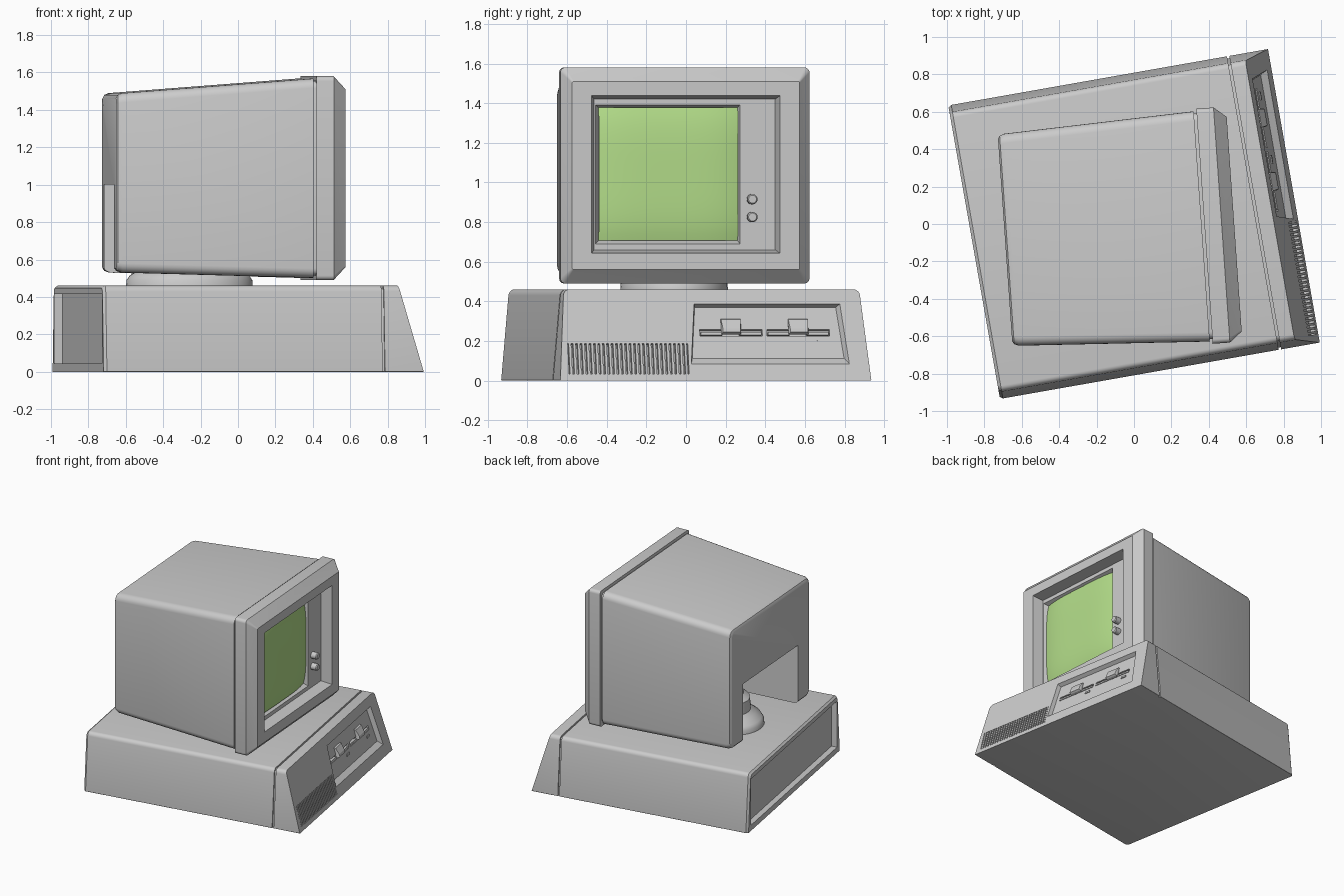
import bpy, bmesh
from math import sin, cos, pi, radians
from mathutils import Matrix, Vector

if "Cube" in bpy.data.objects:
    bpy.data.objects.remove(bpy.data.objects["Cube"])

CASE = Matrix.Rotation(radians(10), 4, 'Z')
MON = Matrix.Translation((0.003, -0.038, 0)) @ Matrix.Rotation(radians(4), 4, 'Z')
H, SLOPE = 0.46, 0.13          # case height, front lean


def finish(name, bm, world, mat=None):
    bmesh.ops.recalc_face_normals(bm, faces=bm.faces[:])
    me = bpy.data.meshes.new(name)
    bm.to_mesh(me)
    bm.free()
    ob = bpy.data.objects.new(name, me)
    bpy.context.collection.objects.link(ob)
    ob.matrix_world = world
    if mat:
        me.materials.append(mat)
    return ob


def loft(name, rings, world, frame=Matrix()):
    """Skin a list of closed rings and cap both ends."""
    bm = bmesh.new()
    vs = [[bm.verts.new(frame @ Vector(p)) for p in r] for r in rings]
    for a, b in zip(vs, vs[1:]):
        for i in range(len(a)):
            j = (i + 1) % len(a)
            bm.faces.new((a[i], a[j], b[j], b[i]))
    bm.faces.new(vs[0])
    bm.faces.new(vs[-1])
    return finish(name, bm, world)


def quad(x, y0, y1, z0, z1):
    return [(x, y0, z0), (x, y1, z0), (x, y1, z1), (x, y0, z1)]


def box(name, x, y, z, world, frame=Matrix()):
    return loft(name, [quad(x[0], *y, *z), quad(x[1], *y, *z)], world, frame)


def round_rect(half, z0, z1, rt, rb, n=5):
    pts = []
    for k, (sx, r, top) in enumerate([(1, rt, 1), (-1, rt, 1), (-1, rb, 0), (1, rb, 0)]):
        cx, cz = sx * (half - r), (z1 - r) if top else (z0 + r)
        for i in range(n + 1):
            a = (k + i / n) * pi / 2
            pts.append((cx + r * cos(a), cz + r * sin(a)))
    return pts


def smooth(ob):
    bpy.ops.object.select_all(action='DESELECT')
    bpy.context.view_layer.objects.active = ob
    ob.select_set(True)
    bpy.ops.object.shade_smooth_by_angle(angle=radians(30))


def cut(ob, cutter):
    m = ob.modifiers.new("cut", 'BOOLEAN')
    m.operation, m.solver, m.object = 'DIFFERENCE', 'EXACT', cutter
    bpy.context.view_layer.update()
    bpy.context.view_layer.objects.active = ob
    bpy.ops.object.modifier_apply(modifier=m.name)
    bpy.data.objects.remove(cutter)


# Computer case: one skin with a seam groove and a leaning front
def case_ring(u, inset=0, lean=0):
    pts = round_rect(0.797 - inset, 0, H - inset, 0.03, 0.004)
    return [(u - lean * z / H, v * (1 - 0.05 * z / H), z) for v, z in pts]


case = loft("computer_case", [case_ring(-0.868, 0.012), case_ring(-0.852), case_ring(0.645),
                              case_ring(0.645, 0.012), case_ring(0.658, 0.012),
                              case_ring(0.658), case_ring(0.868, 0, SLOPE)], CASE)
cut(case, box("cutter", (-0.95, -0.823), (-0.74, 0.74), (0.045, 0.415), CASE))

# Frame lying on the sloped front: x outward, y across, z up the slope
up = Vector((-SLOPE, 0, H)).normalized()
out = Vector((H, 0, SLOPE)).normalized()
FRONT = Matrix(((out.x, 0, up.x, 0.868), (0, 1, 0, 0), (out.z, 0, up.z, 0), (0, 0, 0, 1)))

# Drive bay recess and vent recess
bay = [[(0.01, -0.125, 0.075), (0.01, 0.695, 0.075), (0.01, 0.66, 0.405), (0.01, -0.095, 0.405)],
       [(-0.03, -0.11, 0.125), (-0.03, 0.668, 0.125), (-0.03, 0.638, 0.392), (-0.03, -0.085, 0.392)]]
cut(case, loft("cutter", bay, CASE, FRONT))
cut(case, box("cutter", (-0.03, 0.02), (-0.75, -0.135), (0.035, 0.195), CASE, FRONT))
N = 27
step = 0.615 / N
for i in range(N):
    y = -0.75 + (i + 0.5) * step
    box(f"vent_slat_{i}", (-0.035, -0.002), (y - 0.0065, y + 0.0065), (0.033, 0.197), CASE, FRONT)

# Two disk drives: slot, latch and light
for i, c in enumerate((0.095, 0.44)):
    cut(case, box("cutter", (-0.06, 0), (c - 0.16, c + 0.16), (0.243, 0.277), CASE, FRONT))
    for k, (a, b) in enumerate(((-0.155, -0.045), (0.045, 0.155))):
        box(f"drive_{i}_slot_lip_{k}", (-0.06, -0.028), (c + a, c + b), (0.247, 0.262), CASE, FRONT)
    loft(f"drive_{i}_latch", [quad(-0.035, c - 0.05, c + 0.05, 0.25, 0.335),
                              quad(-0.018, c - 0.05, c + 0.05, 0.25, 0.325),
                              quad(-0.004, c - 0.045, c + 0.045, 0.255, 0.275)], CASE, FRONT)
    box(f"drive_{i}_light", (-0.035, -0.024), (c + 0.095, c + 0.14), (0.202, 0.218), CASE, FRONT)
smooth(case)


# Monitor shell with seam groove and chamfered front
def mon_ring(u, half, z0, z1, r):
    return [(u, v, z) for v, z in round_rect(half, z0, z1, r, r)]


shell = loft("monitor_shell", [
    mon_ring(-0.694, 0.542, 0.553, 1.462, 0.035),
    mon_ring(-0.684, 0.558, 0.54, 1.48, 0.045),
    mon_ring(-0.66, 0.568, 0.53, 1.49, 0.05),
    mon_ring(0.36, 0.617, 0.502, 1.568, 0.05),
    mon_ring(0.36, 0.605, 0.514, 1.556, 0.04),
    mon_ring(0.375, 0.605, 0.514, 1.556, 0.04),
    mon_ring(0.375, 0.63, 0.49, 1.58, 0.025),
    mon_ring(0.467, 0.63, 0.49, 1.58, 0.025),
    mon_ring(0.534, 0.575, 0.56, 1.51, 0.008)], MON)
# Rear notch, front opening and screen well
cut(shell, box("cutter", (-0.8, 0.1), (-0.39, 0.39), (0.4, 1.0), MON))
cut(shell, loft("cutter", [quad(0.56, -0.483, 0.483, 0.637, 1.443),
                           quad(0.45, -0.458, 0.458, 0.66, 1.42)], MON))
cut(shell, loft("cutter", [quad(0.46, -0.455, 0.282, 0.685, 1.395),
                           quad(0.41, -0.43, 0.268, 0.71, 1.375)], MON))
smooth(shell)

# Bulging green screen
green = bpy.data.materials.new("screen_green")
green.diffuse_color = (0.45, 0.72, 0.25, 1)
green.use_nodes = True
green.node_tree.nodes["Principled BSDF"].inputs["Base Color"].default_value = green.diffuse_color
bm = bmesh.new()
bmesh.ops.create_grid(bm, x_segments=20, y_segments=20, size=1)
for v in bm.verts:
    a, b = v.co.x, v.co.y
    v.co = (0.415 + 0.045 * (1 - a ** 4 * 0.5 - b ** 4 * 0.5),
            -0.081 + 0.352 * a, 1.0425 + 0.335 * b)
smooth(finish("screen", bm, MON, green))


# Control knobs
def circle(r, n=24):
    return [(r * cos(2 * pi * i / n), r * sin(2 * pi * i / n)) for i in range(n)]


for i, z in enumerate((0.915, 0.825)):
    smooth(loft(f"knob_{i}", [[(u, 0.34 + p, z + q) for p, q in circle(r)]
                              for u, r in ((0.44, 0.026), (0.493, 0.026), (0.5, 0.02))], MON))

# Turned pedestal reaching up into the rear notch
profile = [(0.34, 0.45), (0.337, 0.49), (0.32, 0.515), (0.27, 0.545), (0.235, 0.57), (0.23, 0.66),
           (0.18, 0.69), (0.17, 0.74), (0.19, 0.82), (0.19, 1.02)]
smooth(loft("pedestal", [[(x, y * 0.8, z) for x, y in circle(r, 48)] for r, z in profile],
            Matrix.Translation((-0.26, -0.06, 0)) @ Matrix.Rotation(radians(4), 4, 'Z')))
